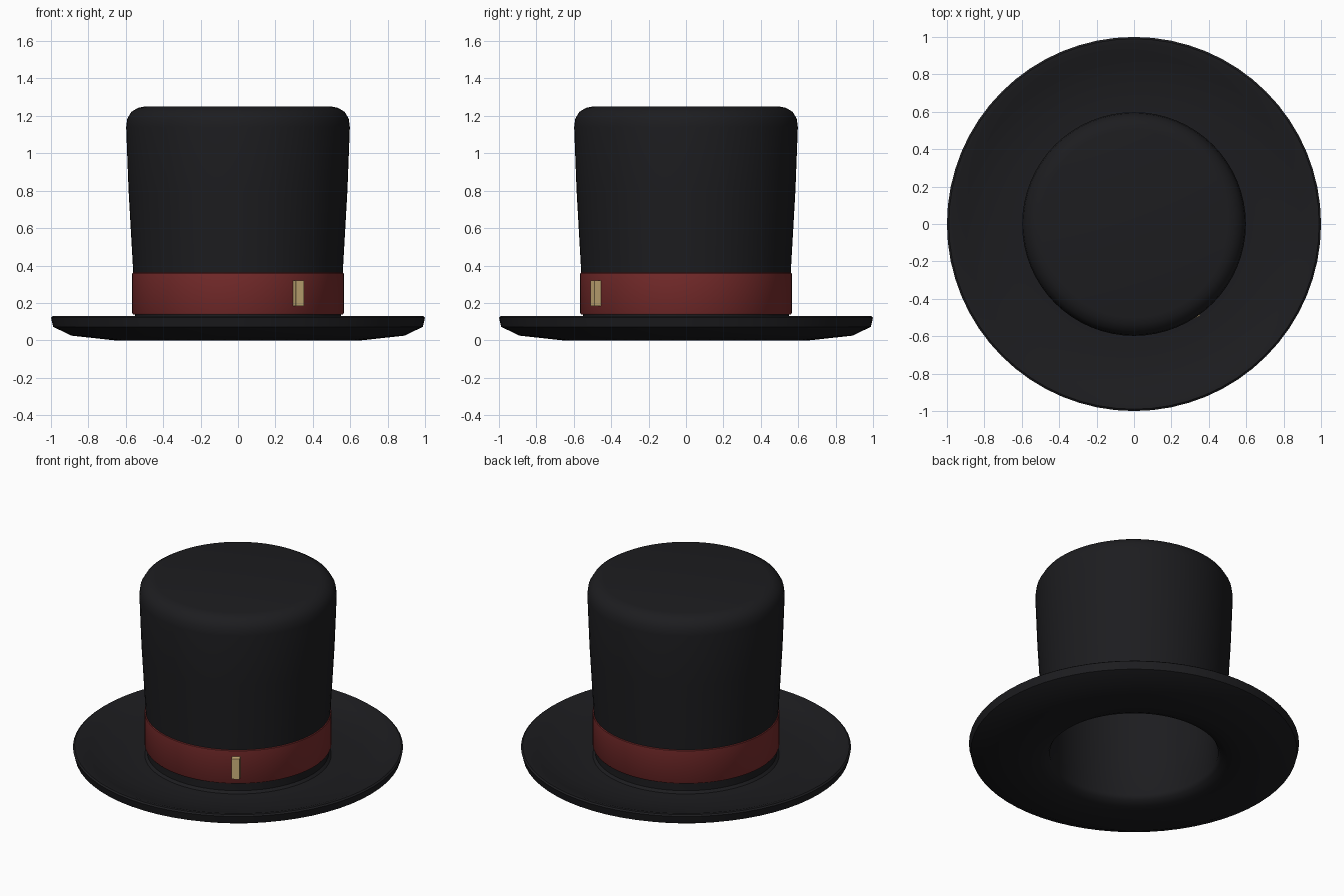
import bpy, bmesh, math

if "Cube" in bpy.data.objects:
    bpy.data.objects.remove(bpy.data.objects["Cube"])

SEGMENTS = 64


def material(name, color):
    mat = bpy.data.materials.new(name)
    mat.diffuse_color = (*color, 1)
    mat.use_nodes = True
    mat.node_tree.nodes["Principled BSDF"].inputs["Base Color"].default_value = mat.diffuse_color
    return mat


def finish(obj, mat, angle):
    obj.data.materials.append(mat)
    bpy.ops.object.select_all(action='DESELECT')
    obj.select_set(True)
    bpy.context.view_layer.objects.active = obj
    bpy.ops.object.shade_smooth_by_angle(angle=math.radians(angle))


def lathe(name, profile, mat, closed=False, angle=40):
    """Spin an (r, z) profile around the z axis."""
    bm = bmesh.new()
    verts = [bm.verts.new((r, 0, z)) for r, z in profile]
    pairs = list(zip(verts, verts[1:]))
    if closed:
        pairs.append((verts[-1], verts[0]))
    edges = [bm.edges.new(p) for p in pairs]
    bmesh.ops.spin(bm, geom=verts + edges, cent=(0, 0, 0), axis=(0, 0, 1),
                   angle=math.tau, steps=SEGMENTS, use_duplicate=False)
    bmesh.ops.remove_doubles(bm, verts=bm.verts, dist=1e-4)
    bmesh.ops.recalc_face_normals(bm, faces=bm.faces)
    mesh = bpy.data.meshes.new(name)
    bm.to_mesh(mesh)
    bm.free()
    obj = bpy.data.objects.new(name, mesh)
    bpy.context.collection.objects.link(obj)
    finish(obj, mat, angle)
    return obj


felt = material("black_felt", (0.012, 0.012, 0.014))
ribbon = material("red_ribbon", (0.19, 0.025, 0.025))
brass = material("brass", (0.62, 0.45, 0.2))

# Hollow crown and dished brim as one shell: outside, over the rim, then inside
lathe("hat_body", [
    (0, 1.25), (0.50, 1.25), (0.535, 1.243), (0.57, 1.222), (0.592, 1.185),
    (0.598, 1.14), (0.585, 0.80), (0.56, 0.36), (0.55, 0.14), (0.55, 0.085),
    (0.565, 0.07), (0.66, 0.066), (0.80, 0.082), (0.90, 0.104),
    (0.965, 0.128), (0.99, 0.13), (1.0, 0.122), (0.988, 0.072),
    (0.89, 0.025), (0.66, 0.0), (0.57, 0.012), (0.525, 0.03), (0.51, 0.055),
    (0.51, 0.36), (0.545, 1.13), (0.50, 1.195), (0, 1.195)], felt)

# Ribbon band around the crown base
lathe("hat_band", [
    (0.545, 0.14), (0.56, 0.137), (0.566, 0.146), (0.566, 0.358),
    (0.562, 0.362), (0.545, 0.362)], ribbon, closed=True)

# Small upright clasp on the band
bpy.ops.mesh.primitive_cube_add(size=1, location=(0.322, -0.482, 0.252),
                                rotation=(0, 0, math.radians(27)))
clasp = bpy.context.object
clasp.name = "band_clasp"
clasp.scale = (0.05, 0.04, 0.136)
finish(clasp, brass, 30)
bevel = clasp.modifiers.new("bevel", 'BEVEL')
bevel.width = 0.004
bevel.segments = 1
